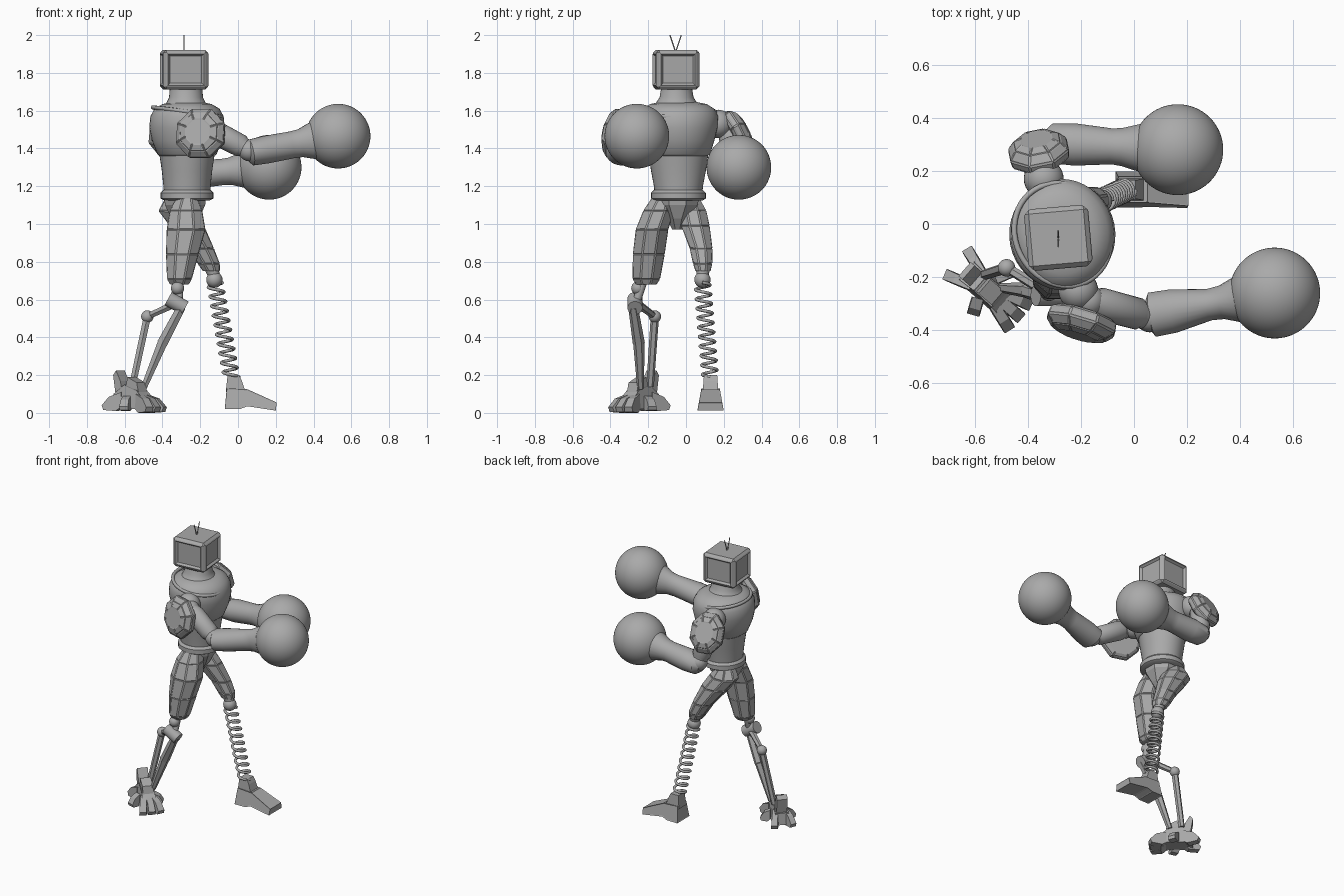
import bpy, bmesh, math
from math import sin, cos, pi
from mathutils import Vector, Matrix

cube = bpy.data.objects.get("Cube")
if cube:
    bpy.data.objects.remove(cube)

grey = bpy.data.materials.new("plain grey")
grey.use_nodes = True
grey.diffuse_color = (0.4, 0.4, 0.4, 1)
grey.node_tree.nodes["Principled BSDF"].inputs["Base Color"].default_value = (0.4, 0.4, 0.4, 1)


def finish(name, bm, smooth=False):
    bmesh.ops.recalc_face_normals(bm, faces=bm.faces)
    mesh = bpy.data.meshes.new(name)
    bm.to_mesh(mesh)
    bm.free()
    mesh.materials.append(grey)
    ob = bpy.data.objects.new(name, mesh)
    bpy.context.collection.objects.link(ob)
    if smooth:
        bpy.ops.object.select_all(action="DESELECT")
        ob.select_set(True)
        bpy.context.view_layer.objects.active = ob
        bpy.ops.object.shade_smooth_by_angle(angle=math.radians(40))
    return ob


def loft(name, origin, axis, rings, sides=32, up=(0, 0, 1), smooth=True, panel=0):
    """Rings are (distance along axis, side radius, up radius, side offset, up offset)."""
    z = Vector(axis).normalized()
    x = Vector(up).cross(z).normalized()
    y = z.cross(x)
    bm = bmesh.new()
    loops = []
    for d, rx, ry, *off in rings:
        ox, oy = off or (0, 0)
        loop = []
        for i in range(sides):
            a = 2 * pi * (i + 0.5) / sides
            loop.append(bm.verts.new(Vector(origin) + z * d + x * (ox + rx * cos(a)) + y * (oy + ry * sin(a))))
        loops.append(loop)
    skin = []
    for a, b in zip(loops, loops[1:]):
        for i in range(sides):
            j = (i + 1) % sides
            skin.append(bm.faces.new((a[i], a[j], b[j], b[i])))
    bm.faces.new(loops[0])
    bm.faces.new(loops[-1])
    bmesh.ops.recalc_face_normals(bm, faces=bm.faces)
    if panel:
        bmesh.ops.inset_individual(bm, faces=skin, thickness=panel, depth=panel * 0.5)
    return finish(name, bm, smooth)


def rod(name, p, q, r0, r1=None, sides=16, flat=1.0):
    axis = Vector(q) - Vector(p)
    r1 = r1 or r0
    return loft(name, p, axis, [(0, r0, r0 * flat), (axis.length, r1, r1 * flat)], sides,
                up=(0, 1, 0), smooth=sides > 8)


def ball(name, c, r, seg=32):
    bm = bmesh.new()
    bmesh.ops.create_uvsphere(bm, u_segments=seg, v_segments=seg // 2, radius=r,
                              matrix=Matrix.Translation(c))
    return finish(name, bm, True)


def wire(name, pts, r, closed=False):
    cu = bpy.data.curves.new(name, "CURVE")
    cu.dimensions = "3D"
    cu.bevel_depth = r
    cu.bevel_resolution = 2
    cu.use_fill_caps = True
    sp = cu.splines.new("POLY")
    sp.points.add(len(pts) - 1)
    for pt, co in zip(sp.points, pts):
        pt.co = (*co, 1)
    sp.use_cyclic_u = closed
    cu.materials.append(grey)
    ob = bpy.data.objects.new(name, cu)
    bpy.context.collection.objects.link(ob)
    return ob


def prism(name, profile, half, matrix, taper=0.0, panel=0):
    """Side profile (length, height) given a width that narrows with height."""
    bm = bmesh.new()
    sides = [[bm.verts.new((u, s * half * (1 - taper * v), v)) for u, v in profile] for s in (-1, 1)]
    n = len(profile)
    for loop in sides:
        bm.faces.new(loop)
    for i in range(n):
        j = (i + 1) % n
        bm.faces.new((sides[0][i], sides[0][j], sides[1][j], sides[1][i]))
    bmesh.ops.recalc_face_normals(bm, faces=bm.faces)
    if panel:
        bmesh.ops.inset_individual(bm, faces=bm.faces, thickness=panel, depth=-panel * 0.4)
    bm.transform(matrix)
    return finish(name, bm)


# Head: bevelled box with a recessed panel on each side
turn = Matrix.Translation((-0.285, -0.052, 1.817)) @ Matrix.Rotation(math.radians(5), 4, "Z")
bm = bmesh.new()
bmesh.ops.create_cube(bm, size=1, matrix=Matrix.Diagonal((0.235, 0.225, 0.21, 1)))
bmesh.ops.bevel(bm, geom=bm.edges[:], offset=0.014, segments=1, affect="EDGES")
walls = [f for f in bm.faces if abs(f.normal.z) < 0.1 and f.calc_area() > 0.02]
bmesh.ops.inset_individual(bm, faces=walls, thickness=0.012, depth=0.004)
bmesh.ops.inset_individual(bm, faces=walls, thickness=0.016, depth=-0.014)
bm.transform(turn)
finish("head", bm)
for side, tip in (("left", -0.025), ("right", -0.085)):
    wire(side + "_antenna", [(-0.285, -0.055, 1.91), (-0.285, tip, 2.0)], 0.003)

# Torso, neck and belt
core, lean = (-0.27, -0.04, 0), (-0.12, 1, 0)
up_z = (0, 0, 1)
loft("abdomen", core, up_z, [(1.14, .12, .125), (1.2, .125, .13), (1.28, .133, .145), (1.38, .148, .16)], 40, lean)
loft("chest", core, up_z, [(1.36, .145, .155), (1.37, .157, .168), (1.44, .185, .19), (1.51, .2, .207),
     (1.57, .194, .21), (1.61, .172, .19), (1.635, .13, .15), (1.645, .08, .1)], 40, lean)
loft("neck", (-0.275, -0.05, 0), up_z, [(1.6, .14, .15), (1.64, .105, .11), (1.67, .09, .09), (1.73, .085, .08)], 32, lean)
ring = [2 * pi * i / 48 for i in range(48)]
wire("collar", [(-.27 + .18 * cos(a) - .02 * sin(a), -.04 + .193 * sin(a), 1.592 - .025 * cos(a)) for a in ring], .011, True)
loft("belt", core, up_z, [(1.125, .12, .13), (1.135, .14, .145), (1.165, .14, .145), (1.18, .125, .13)], 32, lean)
loft("pelvis", (-0.28, -0.045, 0), up_z, [(.97, .035, .03), (1.03, .08, .06), (1.1, .115, .115), (1.14, .12, .125)],
     8, (0, 1, 0), False)

# Arms
dome = [(-.045, .11, .11), (-.03, .135, .135), (0, .14, .14), (.03, .11, .11), (.045, .07, .07)]
arms = {
    "right": dict(socket=(-.21, -.25, 1.52), shoulder=(-.17, -.29, 1.51), elbow=(.06, -.35, 1.39), hand=(.53, -.26, 1.465),
                  pad=(-.2, -.38, 1.48), face=(-.3, -1, .2), start=(.05, -.345, 1.375),
                  arm=[(0, .05, .045), (.02, .085, .07), (.1, .083, .074), (.24, .06, .072), (.29, .064, .075), (.36, .09, .1)]),
    "left": dict(socket=(-.34, .17, 1.53), shoulder=(-.36, .22, 1.51), elbow=(-.31, .3, 1.27), hand=(.165, .28, 1.3),
                 pad=(-.36, .28, 1.48), face=(-.2, 1, .5), start=(-.34, .305, 1.25),
                 arm=[(0, .045, .04), (.03, .075, .065), (.12, .08, .075), (.26, .068, .07), (.3, .073, .073), (.38, .095, .1)]),
}
for side, a in arms.items():
    ball(side + "_shoulder_socket", a["socket"], .075)
    ball(side + "_shoulder_joint", a["shoulder"], .06)
    reach = Vector(a["elbow"]) - Vector(a["shoulder"])
    loft(side + "_upper_arm", a["shoulder"], reach, [(0, .045, .05), (.05, .062, .064), (reach.length - .05, .06, .06),
         (reach.length - .04, .052, .052), (reach.length, .05, .05)], 24, (0.2, 0.3, 1))
    ball(side + "_elbow", a["elbow"], .058)
    k = .85 if side == "left" else 1
    loft(side + "_shoulder_pad", a["pad"], a["face"], [(d, x * k, y) for d, x, y in dome], 8, smooth=False, panel=.006)
    loft(side + "_forearm", a["start"], Vector(a["hand"]) - Vector(a["start"]), a["arm"], 24)
    ball(side + "_glove", a["hand"], .171, 64)

# Thighs: faceted armour
loft("right_thigh", (0, 0, 0), up_z, [(.68, .05, .055, -.31, -.21), (.71, .068, .076, -.31, -.21), (.84, .09, .088, -.295, -.197),
     (.97, .108, .09, -.275, -.18), (1.07, .09, .085, -.275, -.145), (1.14, .055, .06, -.27, -.12)], 8, (0, 1, 0), False, .006)
loft("left_thigh", (0, 0, 0), up_z, [(.75, .045, .04, -.14, .09), (.79, .06, .052, -.155, .088), (.87, .07, .062, -.195, .08),
     (.99, .095, .078, -.27, .05), (1.07, .1, .075, -.325, .035), (1.13, .06, .055, -.33, .02)], 8, (0, 1, 0), False, .006)

# Right lower leg: ball knee and two struts
knee, hinge, rear = (-.32, -.255, .66), (-.315, -.265, .585), (-.48, -.165, .51)
ball("right_knee", knee, .035, 24)
rod("right_knee_stem", (-.31, -.225, .7), (-.315, -.265, .58), .022)
rod("right_knee_hinge", (-.37, -.27, .605), (-.28, -.27, .555), .04)
rod("rear_link", hinge, rear, .022, .018, 6)
ball("rear_joint", rear, .033, 24)
rod("rear_strut", rear, (-.56, -.19, .14), .022, .02, 6)
rod("front_strut", (-.3, -.28, .56), (-.4, -.25, .37), .026, .032, 6)
rod("front_strut_lower", (-.4, -.25, .37), (-.5, -.24, .13), .03, .018, 6)

# Right foot: blocky claws on a turned base
base = Matrix.Translation((-.54, -.255, 0)) @ Matrix.Rotation(math.radians(-41), 4, "Z")
prism("right_foot", [(-.13, .02), (.07, .02), (.1, .06), (.04, .12), (-.05, .15), (-.12, .1)], .055, base, 2, .005)
claw = [(0, .02), (.03, 0), (.1, .005), (.11, .03), (.07, .075), (0, .1)]
for i, angle in enumerate((-28, 0, 28)):
    shift = Matrix.Translation((.045, .03 * (i - 1), 0)) @ Matrix.Rotation(math.radians(angle * .6), 4, "Z")
    prism("toe_%d" % (i + 1), claw, .024, base @ shift, 2)
for i, s in enumerate((-1, 1)):
    shift = Matrix.Translation((-.07, .03 * s, .01)) @ Matrix.Rotation(math.radians(180 - 18 * s), 4, "Z")
    prism("heel_claw_%d" % (i + 1), claw, .022, base @ shift, 2)
    side = Matrix.Translation((-.02, .05 * s, .01)) @ Matrix.Rotation(math.radians(65 * s), 4, "Z")
    prism("side_claw_%d" % (i + 1), [(u * .6, v * .8) for u, v in claw], .025, base @ side, 2)
prism("heel_guard", [(-.11, .08), (-.06, .08), (-.08, .17), (-.11, .225), (-.13, .2)], .035, base)
prism("right_ankle", [(-.05, .1), (.05, .1), (.035, .16), (-.03, .19)], .035, base)

# Left lower leg: coil spring between knee and ankle
top, foot = Vector((-.122, .087, .69)), Vector((-.035, .128, .19))
ball("left_knee", (-.125, .087, .705), .043, 24)
rod("left_knee_cap", (-.14, .09, .77), (-.125, .087, .72), .04, .03, 12)
turns, steps = 10, 16
coil = []
for i in range(turns * steps + 1):
    a = 2 * pi * i / steps
    coil.append(top.lerp(foot, i / (turns * steps)) + Vector((.04 * cos(a), .04 * sin(a), 0)))
wire("left_shin_spring", coil, .0085)

# Left foot: sloping shoe with an ankle block
place = Matrix.Translation((0, .13, 0))
prism("left_foot", [(-.07, .02), (.01, .02), (.05, .035), (.2, .012), (.205, .055), (.05, .125), (-.06, .13)], .072, place, 2.5, .006)
prism("left_ankle", [(-.065, .11), (.04, .11), (.02, .17), (.005, .2), (-.055, .2)], .05, place, 1.5)
